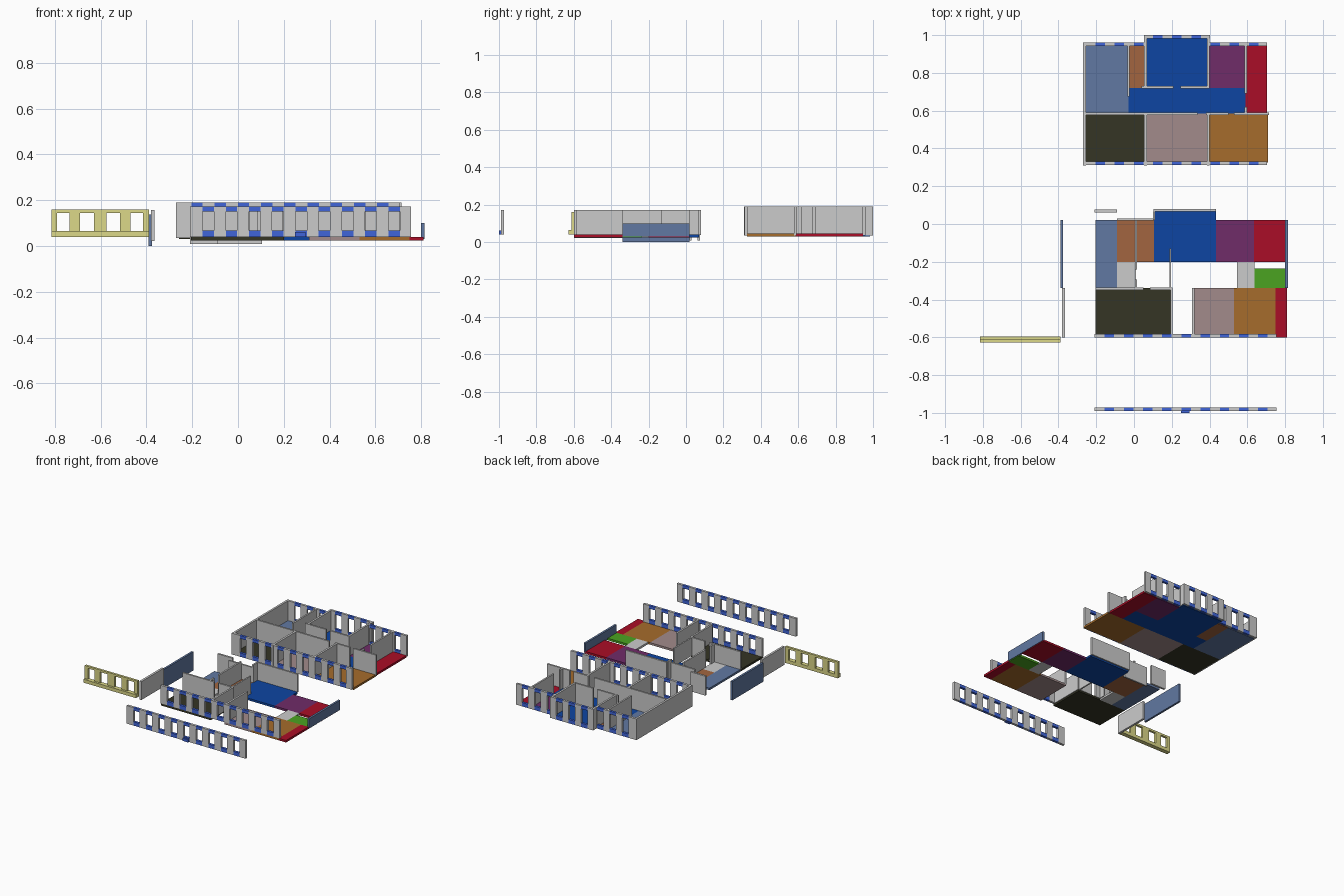
import bpy, bmesh
from mathutils import Matrix, Vector

COLORS = {
    "slate": (0.12, 0.19, 0.36), "brown": (0.36, 0.13, 0.05), "blue": (0.004, 0.06, 0.36),
    "purple": (0.16, 0.025, 0.14), "red": (0.4, 0.004, 0.02), "dark": (0.035, 0.035, 0.018),
    "pink": (0.36, 0.26, 0.26), "orange": (0.38, 0.15, 0.025), "green": (0.07, 0.37, 0.015),
    "window_blue": (0.05, 0.13, 0.7), "yellow": (0.72, 0.69, 0.25)}
MATS = {}


def paint(obj, color):
    if color in COLORS:
        if color not in MATS:
            MATS[color] = bpy.data.materials.new(color)
            MATS[color].diffuse_color = (*COLORS[color], 1)
        obj.data.materials.append(MATS[color])


def boxes(name, items, color=None):
    """One object from boxes given as (x0, x1, y0, y1, z0, z1)."""
    bm = bmesh.new()
    for x0, x1, y0, y1, z0, z1 in items:
        mid = Vector(((x0 + x1) / 2, (y0 + y1) / 2, (z0 + z1) / 2))
        size = Matrix.Diagonal((x1 - x0, y1 - y0, z1 - z0, 1))
        bmesh.ops.create_cube(bm, size=1, matrix=Matrix.Translation(mid) @ size)
    me = bpy.data.meshes.new(name)
    bm.to_mesh(me)
    bm.free()
    obj = bpy.data.objects.new(name, me)
    bpy.context.collection.objects.link(obj)
    paint(obj, color)
    return obj


def window_wall(name, x0, x1, y0, y1, z0, z1, centers, w=0.05):
    """Grey piers with blue sills and lintels around open windows."""
    edges = [x0] + [e for c in centers for e in (c - w / 2, c + w / 2)] + [x1]
    boxes(name + "_piers", [(a, b, y0, y1, z0, z1) for a, b in zip(edges[::2], edges[1::2])])
    boxes(name + "_sills_lintels",
          [(c - w / 2, c + w / 2, y0, y1, a, b) for c in centers
           for a, b in ((z0, z0 + 0.028), (z1 - 0.022, z1))], "window_blue")


def floors(prefix, rooms, z0, z1):
    for name, color, x0, x1, y0, y1 in rooms:
        boxes(f"{prefix}_{name}_floor", [(x0, x1, y0, y1, z0, z1)], color)


def walls(name, plan, z0, z1):
    boxes(name, [(*p, z0, z1) for p in plan])


# Assembled storey at the back: floors
floors("back", [
    ("west_room", "slate", -0.257, -0.03, 0.585, 0.945),
    ("small_room", "brown", -0.03, 0.06, 0.72, 0.945),
    ("hall", "blue", 0.06, 0.395, 0.72, 0.985),
    ("corridor", "blue", -0.03, 0.59, 0.585, 0.72),
    ("purple_room", "purple", 0.395, 0.59, 0.72, 0.945),
    ("east_room", "red", 0.59, 0.705, 0.585, 0.945),
    ("front_left_room", "dark", -0.257, 0.06, 0.325, 0.585),
    ("front_middle_room", "pink", 0.06, 0.395, 0.325, 0.585),
    ("front_right_room", "orange", 0.395, 0.71, 0.325, 0.585)], 0.03, 0.045)

# Assembled storey: window walls
Z0, Z1 = 0.035, 0.19
c9 = [-0.179 + 0.1015 * i for i in range(9)]
window_wall("back_front_wall", -0.257, 0.705, 0.312, 0.33, Z0, Z1, c9)
window_wall("back_rear_left_wall", -0.257, 0.055, 0.943, 0.96, Z0, Z1, c9[:3])
window_wall("back_rear_middle_wall", 0.052, 0.402, 0.983, 1.0, Z0, Z1, c9[3:6])
window_wall("back_rear_right_wall", 0.4, 0.705, 0.943, 0.96, Z0, Z1, c9[6:])

# Assembled storey: solid walls, with door gaps
walls("back_inner_walls", [
    (-0.27, -0.255, 0.31, 0.96),
    (-0.255, 0.335, 0.577, 0.59), (0.38, 0.5, 0.577, 0.59), (0.53, 0.715, 0.577, 0.59),
    (0.053, 0.068, 0.31, 0.577), (0.386, 0.4, 0.31, 0.577),
    (0.04, 0.21, 0.717, 0.73), (0.245, 0.4, 0.717, 0.73),
    (0.054, 0.068, 0.73, 0.983), (0.386, 0.4, 0.73, 0.983),
    (0.586, 0.598, 0.69, 0.943), (0.586, 0.598, 0.59, 0.62),
    (-0.035, -0.023, 0.675, 0.943)], Z0, Z1)

# Exploded storey in the middle: floors
floors("middle", [
    ("west_room", "slate", -0.205, -0.09, -0.34, 0.02),
    ("small_room", "brown", -0.09, 0.107, -0.2, 0.02),
    ("hall", "blue", 0.107, 0.435, -0.2, 0.07),
    ("purple_room", "purple", 0.435, 0.635, -0.2, 0.02),
    ("east_room", "red", 0.635, 0.81, -0.2, 0.02),
    ("green_room", "green", 0.637, 0.81, -0.34, -0.235),
    ("left_landing", None, -0.09, 0.01, -0.34, -0.2),
    ("right_landing", None, 0.545, 0.637, -0.34, -0.2),
    ("front_left_room", "dark", -0.205, 0.2, -0.6, -0.34),
    ("front_middle_room", "pink", 0.31, 0.53, -0.6, -0.34),
    ("front_right_room", "orange", 0.53, 0.75, -0.6, -0.34),
    ("front_east_room", "red", 0.75, 0.81, -0.6, -0.34)], 0.025, 0.04)

# Exploded storey: front window wall and its detached twin
c9m = [c + 0.049 for c in c9]
window_wall("middle_front_wall", -0.21, 0.755, -0.6, -0.582, 0.04, 0.172, c9m)
window_wall("detached_front_wall", -0.21, 0.755, -0.99, -0.972, 0.04, 0.172, c9m)
boxes("detached_wall_sill", [(0.25, 0.295, -1.0, -0.975, 0.04, 0.06)], "window_blue")

# Exploded storey: inner walls
walls("middle_inner_walls", [
    (0.192, 0.205, -0.582, -0.34), (0.187, 0.197, -0.34, -0.13),
    (-0.205, 0.05, -0.35, -0.337), (0.085, 0.205, -0.35, -0.337),
    (0.004, 0.016, -0.24, 0.02), (0.004, 0.016, -0.34, -0.295),
    (0.306, 0.32, -0.582, -0.34),
    (0.103, 0.435, 0.067, 0.08), (0.1, 0.112, 0.02, 0.067)], 0.037, 0.17)

# Lowered rear wall panels
boxes("rear_left_panel", [(-0.21, -0.09, 0.062, 0.076, 0.008, 0.15)])
boxes("rear_small_panel", [(-0.09, 0.105, 0.018, 0.03, 0.008, 0.15)])

# Detached side walls
boxes("right_side_wall", [(0.8, 0.815, -0.34, 0.02, 0.03, 0.1)], "slate")
boxes("left_side_wall_rear", [(-0.39, -0.375, -0.34, 0.02, 0.0, 0.137)], "slate")
boxes("left_side_wall_front", [(-0.38, -0.364, -0.6, -0.34, 0.022, 0.157)])

# Yellow detached window frame: piers, lintel and projecting sill
holes = [(-0.79, -0.735), (-0.69, -0.63), (-0.575, -0.515), (-0.47, -0.415)]
e = [-0.815] + [v for h in holes for v in h] + [-0.388]
boxes("yellow_window_wall",
      [(a, b, -0.612, -0.595, 0.065, 0.145) for a, b in zip(e[::2], e[1::2])] +
      [(-0.815, -0.388, -0.612, -0.595, 0.145, 0.16),
       (-0.815, -0.388, -0.627, -0.595, 0.04, 0.065)], "yellow")
